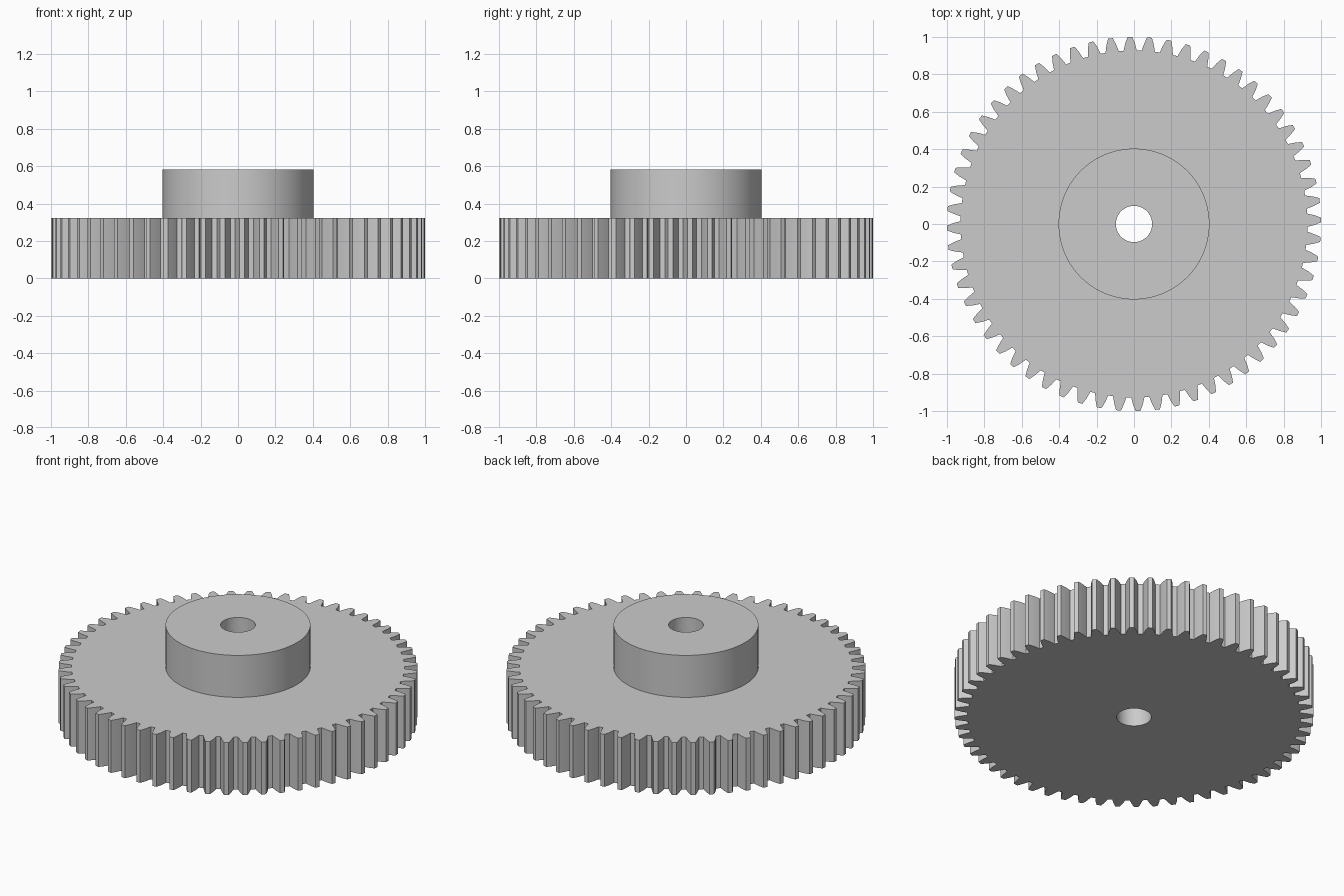
import bpy, bmesh, math

cube = bpy.data.objects.get("Cube")
if cube:
    bpy.data.objects.remove(cube, do_unlink=True)

# Proportions in gear modules
TEETH = 60
M = 2 / (TEETH + 2)
TIP, PITCH, ROOT = 1.0, M * TEETH / 2, 1 - 2.25 * M
BASE = PITCH * math.cos(math.radians(20))
PHASE = math.radians(1.25)
FACE_Z, HUB_Z = 10 * M, 18 * M
HUB_R, BORE_R = 12.5 * M, 3 * M

steel = bpy.data.materials.new("light grey steel")
steel.use_nodes = True
colour = (0.6, 0.6, 0.6, 1)
steel.diffuse_color = colour
steel.node_tree.nodes["Principled BSDF"].inputs["Base Color"].default_value = colour


def involute(radius):
    a = math.acos(BASE / radius)
    return math.tan(a) - a


def half_angle(radius):
    """Half the angle a tooth covers at this radius."""
    return math.pi / (2 * TEETH) + involute(PITCH) - involute(radius)


def polar(radius, angle):
    return radius * math.cos(angle), radius * math.sin(angle)


def gear_outline():
    points = []
    for tooth in range(TEETH):
        middle = PHASE + tooth * math.tau / TEETH
        flank = [ROOT, PITCH, TIP]
        points += [polar(r, middle - half_angle(r)) for r in flank]
        points += [polar(r, middle + half_angle(r)) for r in reversed(flank)]
    return points


def circle(radius):
    count = TEETH * 6
    return [polar(radius, PHASE - half_angle(ROOT) + i * math.tau / count)
            for i in range(count)]


def skin(name, rings):
    """Join a row of (outline, height) rings with quads."""
    bm = bmesh.new()
    loops = [[bm.verts.new((x, y, z)) for x, y in outline] for outline, z in rings]
    for a, b in zip(loops, loops[1:]):
        for i in range(len(a)):
            j = (i + 1) % len(a)
            bm.faces.new((a[i], a[j], b[j], b[i]))
    mesh = bpy.data.meshes.new(name)
    bm.to_mesh(mesh)
    bm.free()
    mesh.materials.append(steel)
    obj = bpy.data.objects.new(name, mesh)
    bpy.context.collection.objects.link(obj)
    bpy.ops.object.select_all(action="DESELECT")
    obj.select_set(True)
    bpy.context.view_layer.objects.active = obj
    bpy.ops.object.shade_smooth_by_angle(angle=math.radians(30))


teeth, hub, bore = gear_outline(), circle(HUB_R), circle(BORE_R)

# Toothed wheel with its half of the bore
skin("gear_wheel", [(bore, FACE_Z), (bore, 0), (teeth, 0),
                    (teeth, FACE_Z), (hub, FACE_Z)])

# Raised hub with the rest of the bore
skin("hub", [(hub, FACE_Z), (hub, HUB_Z), (bore, HUB_Z), (bore, FACE_Z)])
